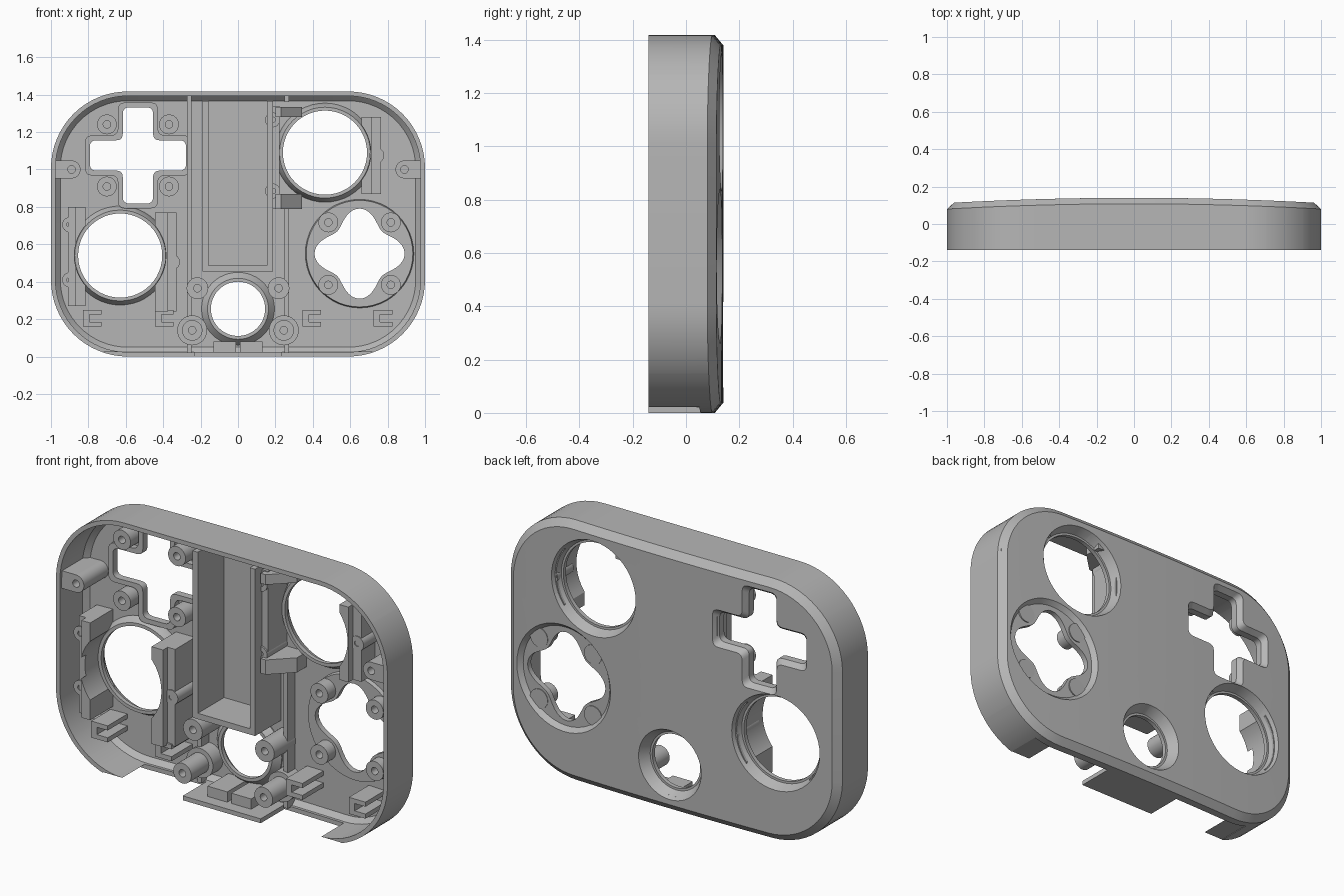
import bpy, bmesh, math
from mathutils import Vector

if "Cube" in bpy.data.objects:
    bpy.data.objects.remove(bpy.data.objects["Cube"], do_unlink=True)

grey = bpy.data.materials.new("plain grey plastic")
grey.use_nodes = True
grey.diffuse_color = (0.47, 0.47, 0.47, 1)
grey.node_tree.nodes["Principled BSDF"].inputs["Base Color"].default_value = grey.diffuse_color

HEIGHT = 1.417
BEND = 0.028          # bulge of the back face


def loft(name, rings):
    """Skin matching xz outlines, each given as (points, y), and cap both ends."""
    bm = bmesh.new()
    loops = [[bm.verts.new((x, y, z)) for x, z in pts] for pts, y in rings]
    for a, b in zip(loops, loops[1:]):
        for i in range(len(a)):
            j = (i + 1) % len(a)
            bm.faces.new((a[i], a[j], b[j], b[i]))
    bm.faces.new(loops[0])
    bm.faces.new(loops[-1])
    bmesh.ops.recalc_face_normals(bm, faces=bm.faces)
    mesh = bpy.data.meshes.new(name)
    bm.to_mesh(mesh)
    bm.free()
    mesh.materials.append(grey)
    ob = bpy.data.objects.new(name, mesh)
    bpy.context.collection.objects.link(ob)
    return ob


def combine(ob, other, operation):
    """Apply a boolean and discard the helper."""
    mod = ob.modifiers.new("join", "BOOLEAN")
    mod.operation, mod.object, mod.solver = operation, other, "EXACT"
    mesh = bpy.data.meshes.new_from_object(ob.evaluated_get(bpy.context.evaluated_depsgraph_get()))
    ob.modifiers.clear()
    ob.data = mesh
    bpy.data.objects.remove(other, do_unlink=True)


def circle(cx, cz, r, n=48):
    return [(cx + r * math.cos(i * math.tau / n), cz + r * math.sin(i * math.tau / n)) for i in range(n)]


def rect(x0, x1, z0, z1):
    return [(x0, z0), (x1, z0), (x1, z1), (x0, z1)]


def rounded_plate(inset):
    """Case outline with round corners."""
    r, pts = 0.41, []
    for k, (sx, sz) in enumerate([(1, 1), (-1, 1), (-1, -1), (1, -1)]):
        for i in range(17):
            a = (k + i / 16) * math.pi / 2
            pts.append((sx * (1 - r) + (r - inset) * math.cos(a),
                        HEIGHT / 2 + sz * (HEIGHT / 2 - r) + (r - inset) * math.sin(a)))
    return pts


def cross(cx, cz, arm, half, r):
    """Plus shape with every corner rounded."""
    corners = [(arm, -half), (arm, half), (half, half), (half, arm), (-half, arm), (-half, half),
               (-arm, half), (-arm, -half), (-half, -half), (-half, -arm), (half, -arm), (half, -half)]
    pts = []
    for i, c in enumerate(corners):
        c = Vector(c)
        a = c + (Vector(corners[i - 1]) - c).normalized() * r
        b = c + (Vector(corners[(i + 1) % 12]) - c).normalized() * r
        for k in range(6):
            t = k / 5
            p = a * (1 - t) ** 2 + c * 2 * t * (1 - t) + b * t * t
            pts.append((cx + p.x, cz + p.y))
    return pts


def clover(cx, cz):
    """Four-lobed outline."""
    pts = []
    for i in range(72):
        a = i * math.tau / 72
        r = 0.205 + 0.036 * math.cos(4 * a)
        pts.append((cx + r * math.cos(a), cz + r * math.sin(a)))
    return pts


def root(x):
    """Depth at which a part is buried in the back wall."""
    return 0.12 - BEND * x * x


def box(name, x0, x1, z0, z1, front):
    return loft(name, [(rect(x0, x1, z0, z1), front), (rect(x0, x1, z0, z1), root(max(abs(x0), abs(x1))))])


def boss(name, x, z, r, front, hole=0.02):
    return loft(name, [(circle(x, z, r, 24), root(x)), (circle(x, z, r, 24), front),
                       (circle(x, z, hole, 24), front), (circle(x, z, hole, 24), front + 0.08)])


# Case shell: chamfered outside, hollow inside
shell = loft("case_shell", [(rounded_plate(0), -0.14), (rounded_plate(0), 0.108), (rounded_plate(0.038), 0.14)])
combine(shell, loft("cavity", [(rounded_plate(0.024), -0.2), (rounded_plate(0.024), 0.08),
                               (rounded_plate(0.05), 0.106)]), "DIFFERENCE")

# Round openings with sloped collars and countersunk backs
STICK_LOW, STICK_HIGH = (-0.63, 0.54), (0.465, 1.09)
openings = [(STICK_LOW, 0.225, 0.265), (STICK_HIGH, 0.225, 0.265), ((0, 0.255), 0.145, 0.195)]
for (x, z), r, wide in openings:
    combine(shell, loft("collar", [(circle(x, z, wide), 0.125), (circle(x, z, wide), 0.1),
                                   (circle(x, z, r + 0.018), 0.062)]), "UNION")
# Cross pad rim and shallow button dish
PAD, BUTTONS = (-0.535, 1.075), (0.65, 0.55)
combine(shell, loft("pad_rim", [(cross(*PAD, 0.283, 0.107, 0.04), 0.125),
                                (cross(*PAD, 0.283, 0.107, 0.04), 0.07)]), "UNION")
combine(shell, loft("dish_back", [(circle(*BUTTONS, 0.295), 0.125), (circle(*BUTTONS, 0.285), 0.085)]), "UNION")

for (x, z), r, wide in openings:
    combine(shell, loft("opening", [(circle(x, z, r), -0.05), (circle(x, z, r), 0.085),
                                    (circle(x, z, r + 0.012), 0.0851), (circle(x, z, wide - 0.006), 0.14),
                                    (circle(x, z, wide - 0.006), 0.2)]), "DIFFERENCE")
combine(shell, loft("pad_opening", [(cross(*PAD, 0.257, 0.081, 0.035), 0), (cross(*PAD, 0.257, 0.081, 0.035), 0.11),
                                    (cross(*PAD, 0.278, 0.102, 0.035), 0.14),
                                    (cross(*PAD, 0.278, 0.102, 0.035), 0.2)]), "DIFFERENCE")
combine(shell, loft("dish", [(circle(*BUTTONS, 0.268), 0.115), (circle(*BUTTONS, 0.29), 0.14),
                             (circle(*BUTTONS, 0.29), 0.2)]), "DIFFERENCE")
combine(shell, loft("button_opening", [(clover(*BUTTONS), 0), (clover(*BUTTONS), 0.2)]), "DIFFERENCE")

# Notches in the bottom wall
for s in (-1, 1):
    lo, hi = sorted((s * 0.235, s * 0.72))
    combine(shell, loft("notch", [(rect(lo, hi, -0.05, 0.0245), -0.3), (rect(lo, hi, -0.05, 0.0245), 0.065)]),
            "DIFFERENCE")

# Slice the shell into strips and bulge the back
bm = bmesh.new()
bm.from_mesh(shell.data)
bmesh.ops.triangulate(bm, faces=bm.faces)
for i in range(-9, 10):
    bmesh.ops.bisect_plane(bm, geom=bm.verts[:] + bm.edges[:] + bm.faces[:],
                           plane_co=(i / 10 + 0.003, 0, 0), plane_no=(1, 0, 0), dist=1e-5)
for v in bm.verts:
    if v.co.y > 0.03:
        v.co.y -= BEND * v.co.x ** 2
bm.to_mesh(shell.data)
bm.free()

# Screw bosses around the pad and the buttons
for sx in (-1, 1):
    for sz in (-1, 1):
        boss("pad_boss", PAD[0] + sx * 0.166, PAD[1] + sz * 0.166, 0.053, 0.0)
        boss("button_boss", BUTTONS[0] + sx * 0.167, BUTTONS[1] + sz * 0.167, 0.053, 0.01)
    # Lower bosses, the outer ones stepped
    boss("inner_boss", sx * 0.217, 0.365, 0.058, -0.08)
    boss("tall_boss", sx * 0.245, 0.14, 0.055, -0.13)
    loft("tall_boss_foot", [(circle(sx * 0.245, 0.14, 0.08, 32), root(0.2)),
                            (circle(sx * 0.245, 0.14, 0.08, 32), 0.02)])
    # Side lugs joined to the wall
    boss("side_lug", sx * 0.89, 1.0, 0.048, -0.125)
    for z0, z1 in ((0.952, 0.978), (1.022, 1.048)):
        lo, hi = sorted((sx * 0.89, sx * 0.985))
        box("side_lug_web", lo, hi, z0, z1, -0.125)
    lo, hi = sorted((sx * 0.92, sx * 0.985))
    box("side_lug_core", lo, hi, 0.952, 1.048, -0.125)
    # Bottom stop blocks
    lo, hi = sorted((sx * 0.012, sx * 0.132))
    box("bottom_stop", lo, hi, 0.015, 0.08, -0.075)

# Battery trough and floor ribs
box("trough_left_wall", -0.19, -0.158, 0.455, 1.365, -0.12)
box("trough_right_wall", 0.155, 0.187, 0.455, 1.365, -0.12)
box("trough_bottom_wall", -0.19, 0.187, 0.455, 0.487, -0.12)
box("left_rib", -0.272, -0.248, 0.02, 1.4, 0.04)
box("right_rib", 0.248, 0.272, 0.02, 0.79, 0.04)
box("right_rib_top", 0.248, 0.272, 1.36, 1.4, 0.04)


def bracket(name, x0, x1, z0, z1, front, lip, stick):
    """Block hollowed around the stick opening, with a raised lip."""
    for part, a, b, f in ((name, x0, x1, front), (name + "_lip", lip[0], lip[1], front - 0.04)):
        ob = box(part, a, b, z0, z1, f)
        combine(ob, loft("clearance", [(circle(*stick, 0.245), -0.3), (circle(*stick, 0.245), 0.3)]), "DIFFERENCE")


# Stick brackets
bracket("low_stick_left_bracket", -0.91, -0.815, 0.27, 0.8, -0.07, (-0.868, -0.815), STICK_LOW)
bracket("low_stick_right_bracket", -0.445, -0.33, 0.24, 0.77, -0.07, (-0.445, -0.375), STICK_LOW)
bracket("high_stick_right_bracket", 0.66, 0.765, 0.87, 1.28, -0.03, (0.66, 0.715), STICK_HIGH)
box("high_stick_left_bracket", 0.187, 0.222, 0.79, 1.34, -0.06)
for z0, z1 in ((0.79, 0.87), (1.28, 1.335)):
    loft("high_stick_gusset", [(rect(0.2, 0.23, z0, z1), -0.09), (rect(0.2, 0.342, z0, z1), 0.02),
                               (rect(0.2, 0.342, z0, z1), root(0.3))])
for x, z, front in ((-0.9, 0.705, -0.075), (-0.9, 0.41, -0.075), (-0.35, 0.505, -0.075),
                    (0.185, 1.265, -0.07), (0.185, 0.885, -0.07), (0.742, 1.075, -0.035)):
    boss("bracket_boss", x, z, 0.04, front, 0.015)

# Slotted clips near the bottom
for x in (-0.83, -0.445, 0.345, 0.725):
    outline = [(x, 0.16), (x + 0.1, 0.16), (x + 0.1, 0.185), (x + 0.035, 0.185),
               (x + 0.035, 0.225), (x + 0.1, 0.225), (x + 0.1, 0.25), (x, 0.25)]
    loft("clip", [(outline, -0.08), (outline, root(x + 0.05))])

# Smooth shading with crisp edges
bpy.ops.object.select_all(action="DESELECT")
for ob in bpy.context.collection.objects:
    if ob.type == "MESH" and grey.name in ob.data.materials:
        ob.select_set(True)
        bpy.context.view_layer.objects.active = ob
bpy.ops.object.shade_smooth_by_angle(angle=math.radians(30))
